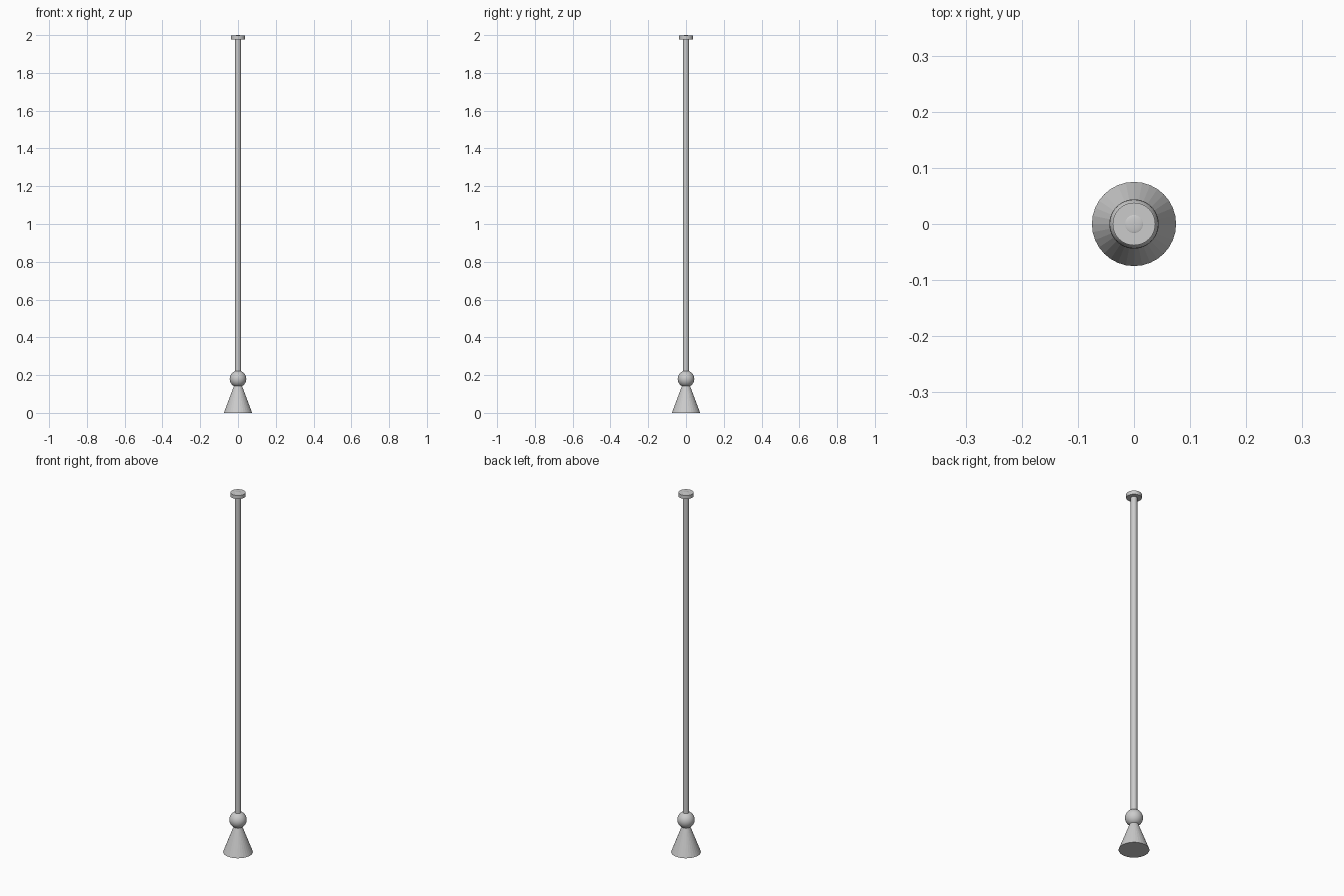
import bpy
from math import radians

if "Cube" in bpy.data.objects:
    bpy.data.objects.remove(bpy.data.objects["Cube"])


def finish(name, smooth=True):
    ob = bpy.context.object
    ob.name = name
    if smooth:
        bpy.ops.object.shade_smooth_by_angle(angle=radians(30))
    return ob


def cylinder(name, radius, z0, z1):
    bpy.ops.mesh.primitive_cylinder_add(vertices=32, radius=radius, depth=z1 - z0,
                                        location=(0, 0, (z0 + z1) / 2))
    return finish(name)


# Flared foot, its tip hidden inside the ball
bpy.ops.mesh.primitive_cone_add(vertices=32, radius1=0.075, radius2=0.0, depth=0.2,
                                location=(0, 0, 0.1))
finish("cone_foot", smooth=False)

# Ball joint
bpy.ops.mesh.primitive_uv_sphere_add(segments=32, ring_count=16, radius=0.044,
                                     location=(0, 0, 0.18))
finish("ball")

# Long rod and its cap disc
cylinder("rod", 0.016, 0.18, 1.985)
cylinder("cap_disc", 0.038, 1.978, 1.998)

# Shallow button on the cap
bpy.ops.mesh.primitive_uv_sphere_add(segments=32, ring_count=16, radius=1,
                                     location=(0, 0, 1.997))
bpy.context.object.scale = (0.017, 0.017, 0.003)
finish("cap_button")
